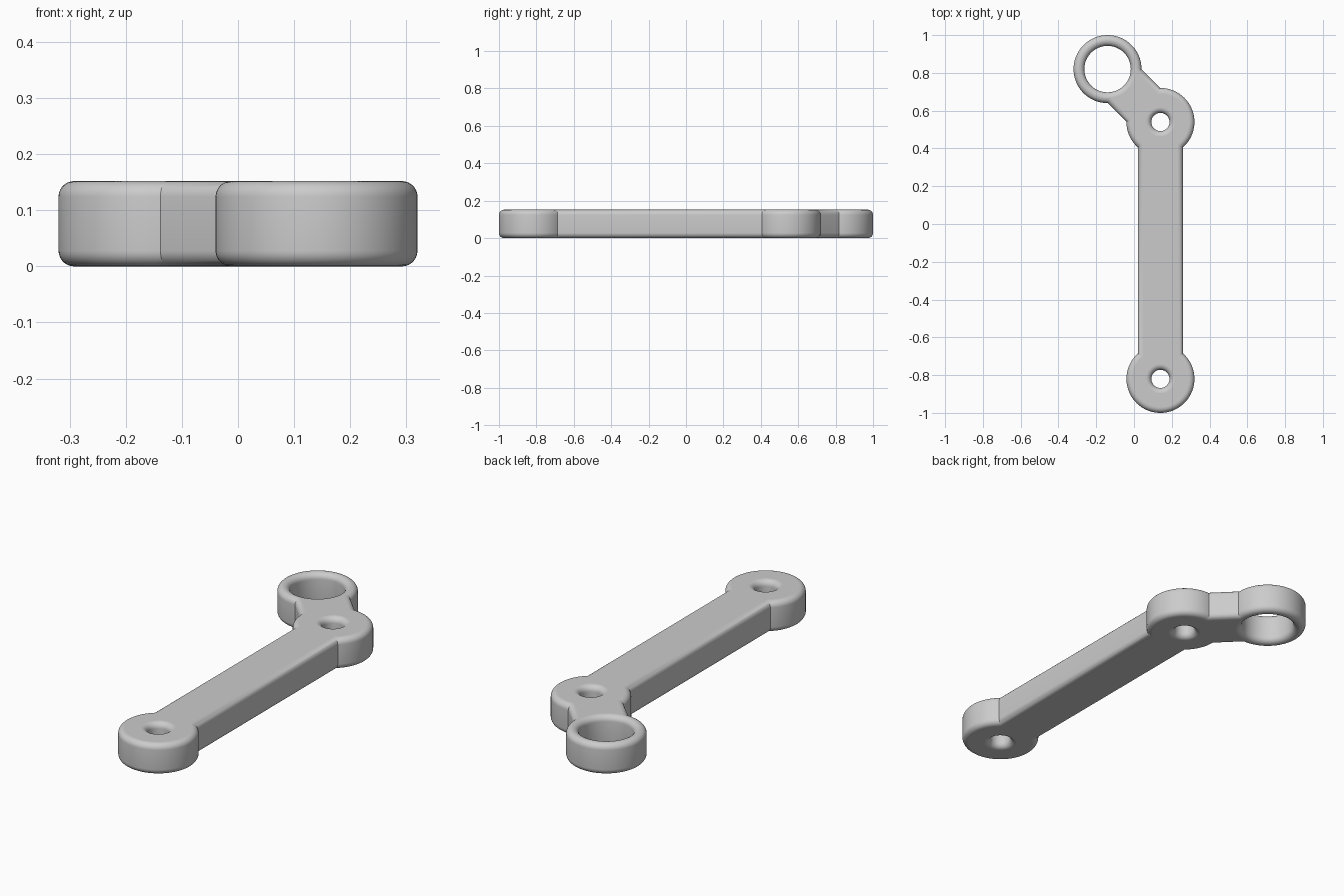
import bpy, bmesh
from math import sin, cos, asin, radians, degrees, pi

cube = bpy.data.objects.get("Cube")
if cube:
    bpy.data.objects.remove(cube)

HEIGHT, FILLET, STEPS = 0.152, 0.028, 7
BOSS_R, BAR_W, ARM_W = 0.18, 0.12, 0.126      # outer radius and half widths
LOW, MID, RING = (0.14, -0.82), (0.14, 0.54), (-0.14, 0.82)
HOLES = [(LOW, 0.048), (MID, 0.048), (RING, 0.123)]


def arc(centre, r, start, end, n):
    angles = [radians(start + (end - start) * i / n) for i in range(n + 1)]
    return [(centre[0] + r * cos(a), centre[1] + r * sin(a)) for a in angles]


def outline(inset):
    """Whole outer silhouette, moved inwards by inset."""
    r = BOSS_R - inset
    bar = degrees(asin((BAR_W - inset) / r))
    arm = degrees(asin((ARM_W - inset) / r))
    return (arc(LOW, r, 90 + bar, 450 - bar, 56)
            + arc(MID, r, -90 + bar, 135 - arm, 28)
            + arc(RING, r, -45 + arm, 315 - arm, 56)
            + arc(MID, r, 135 + arm, 270 - bar, 12))


def hole(centre, r):
    return lambda inset: arc(centre, r + inset, 360, 0, 48)[:-1]


# Quarter-round edge profile, bottom to top, as (inset, z)
quarter = [i * pi / 2 / STEPS for i in range(STEPS + 1)]
bottom = [(FILLET * (1 - sin(a)), FILLET * (1 - cos(a))) for a in quarter]
profile = bottom + [(d, HEIGHT - z) for d, z in reversed(bottom)]

bm = bmesh.new()
bottom_edges, top_edges = [], []

# Side walls of the silhouette and of each hole
for loop in [outline] + [hole(c, r) for c, r in HOLES]:
    rows = [[bm.verts.new((x, y, z)) for x, y in loop(d)] for d, z in profile]
    n = len(rows[0])
    for low, high in zip(rows, rows[1:]):
        for i in range(n):
            j = (i + 1) % n
            bm.faces.new((low[i], low[j], high[j], high[i])).smooth = True
    for row, edges in ((rows[0], bottom_edges), (rows[-1], top_edges)):
        edges += [bm.edges.get((row[i], row[(i + 1) % n])) for i in range(n)]

# Flat caps with the holes left open
for edges in (bottom_edges, top_edges):
    bmesh.ops.triangle_fill(bm, edges=edges, use_beauty=True)
bmesh.ops.recalc_face_normals(bm, faces=bm.faces)

# Keep the joints between bar, arm and bosses crisp
for e in bm.edges:
    if len(e.link_faces) == 2 and e.calc_face_angle() > radians(30):
        e.smooth = False

mesh = bpy.data.meshes.new("link_arm")
bm.to_mesh(mesh)
bm.free()
link = bpy.data.objects.new("link_arm", mesh)
bpy.context.collection.objects.link(link)

grey = bpy.data.materials.new("plain_grey")
grey.use_nodes = True
colour = (0.6, 0.6, 0.6, 1)
grey.diffuse_color = colour
grey.node_tree.nodes["Principled BSDF"].inputs["Base Color"].default_value = colour
mesh.materials.append(grey)
